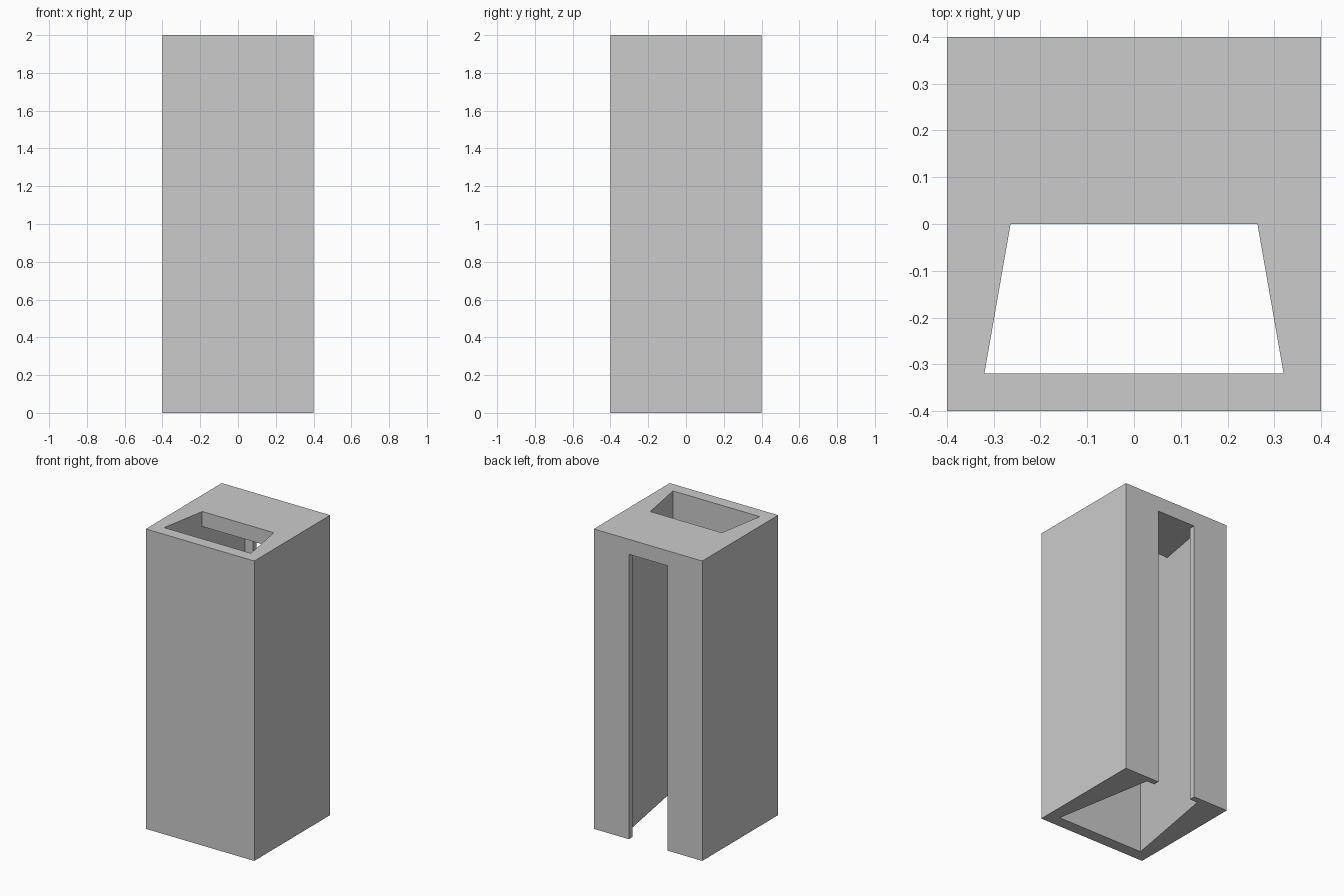
import bpy
import bmesh

if "Cube" in bpy.data.objects:
    bpy.data.objects.remove(bpy.data.objects["Cube"], do_unlink=True)

HEIGHT, HALF, CEILING = 2.0, 0.4, 1.9
MARGIN = 0.1  # how far the cutter pokes out of the block

grey = bpy.data.materials.new("light_grey")
grey.use_nodes = True
colour = (0.6, 0.6, 0.6, 1)
grey.diffuse_color = colour
grey.node_tree.nodes["Principled BSDF"].inputs["Base Color"].default_value = colour


def make_object(name, bm):
    bmesh.ops.recalc_face_normals(bm, faces=bm.faces)
    mesh = bpy.data.meshes.new(name)
    bm.to_mesh(mesh)
    bm.free()
    mesh.materials.append(grey)
    obj = bpy.data.objects.new(name, mesh)
    bpy.context.collection.objects.link(obj)
    return obj


def ring(bm, points, z):
    return [bm.verts.new((x, y, z)) for x, y in points]


def walls(bm, low, high):
    for i in range(len(low)):
        j = (i + 1) % len(low)
        bm.faces.new((low[i], low[j], high[j], high[i]))


# Outer block
bm = bmesh.new()
bmesh.ops.create_cube(bm, size=1)
for v in bm.verts:
    v.co = (v.co.x * 2 * HALF, v.co.y * 2 * HALF, (v.co.z + 0.5) * HEIGHT)
sleeve = make_object("hollow_sleeve", bm)

# Cavity: tapered channel with a back slot, its front half open through the top
front = [(-0.264, 0), (-0.32, -0.32), (0.32, -0.32), (0.264, 0)]
right_back = [(0.2, 0.36), (0.142, 0.36), (0.142, HALF + MARGIN)]
left_back = [(-x, y) for x, y in reversed(right_back)]
outline = front + right_back + left_back
bm = bmesh.new()
low = ring(bm, outline, -MARGIN)
mid = ring(bm, outline, CEILING)
top = ring(bm, front, HEIGHT + MARGIN)
walls(bm, low, mid)
walls(bm, mid[:4], top)
bm.faces.new(low)
bm.faces.new(top)
bm.faces.new(mid[3:] + mid[:1])
cutter = make_object("cavity_cutter", bm)
cutter.hide_render = True

# Cut the cavity and keep the finished mesh
cut = sleeve.modifiers.new("cavity", "BOOLEAN")
cut.operation = "DIFFERENCE"
cut.solver = "EXACT"
cut.object = cutter
bpy.context.view_layer.update()
evaluated = sleeve.evaluated_get(bpy.context.evaluated_depsgraph_get())
finished = bpy.data.meshes.new_from_object(evaluated)
sleeve.modifiers.clear()
sleeve.data = finished
bpy.data.objects.remove(cutter, do_unlink=True)
